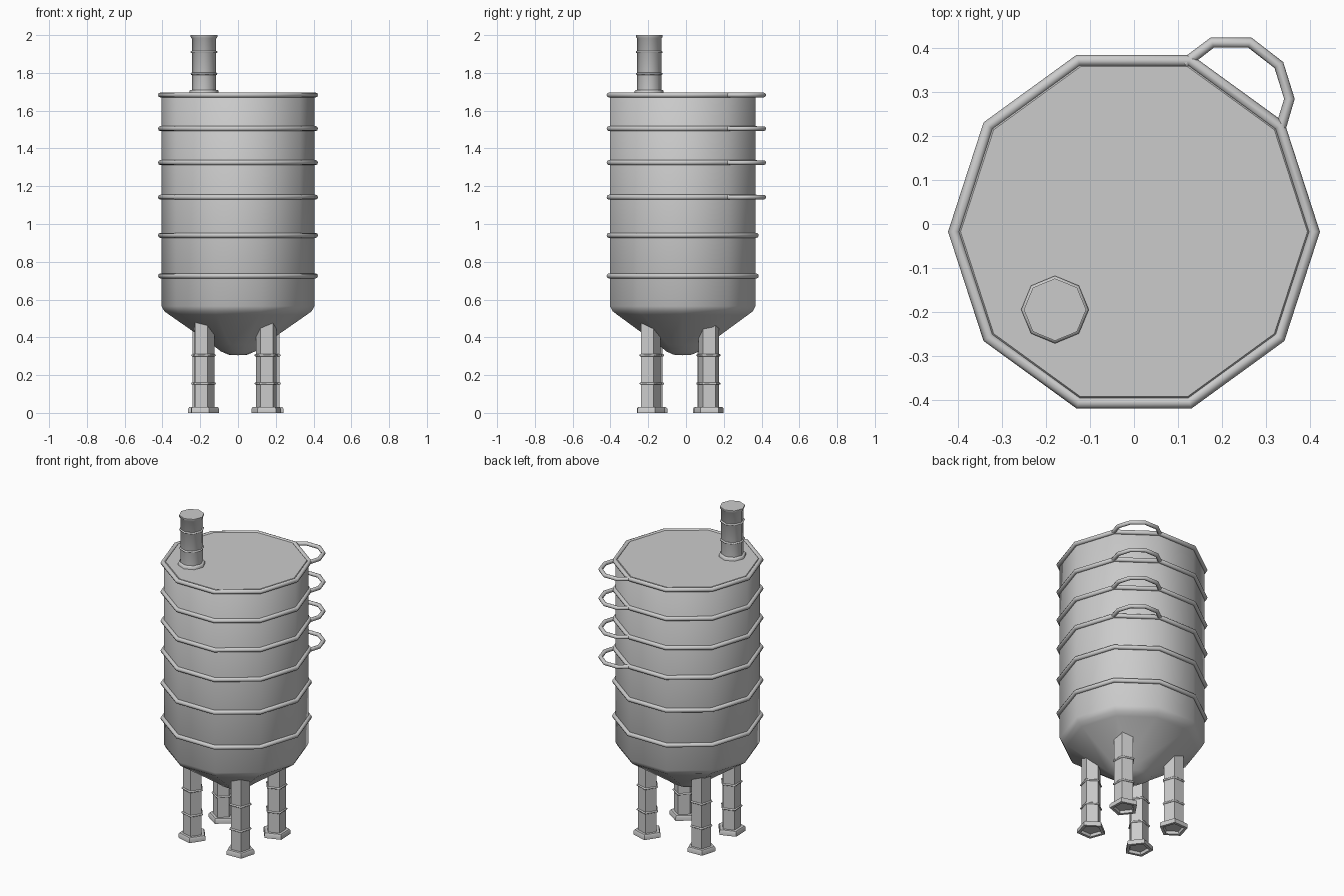
import bpy, bmesh, math

cube = bpy.data.objects.get("Cube")
if cube:
    bpy.data.objects.remove(cube, do_unlink=True)

grey = bpy.data.materials.new("plain_grey")
grey.use_nodes = True
COLOUR = (0.6, 0.6, 0.6, 1)
grey.diffuse_color = COLOUR
grey.node_tree.nodes["Principled BSDF"].inputs["Base Color"].default_value = COLOUR


def finish(obj, angle):
    obj.data.materials.append(grey)
    bpy.ops.object.select_all(action='DESELECT')
    obj.select_set(True)
    bpy.context.view_layer.objects.active = obj
    bpy.ops.object.shade_smooth_by_angle(angle=math.radians(angle))


def lathe(name, profile, sides, centre, turn=0, closed=False, angle=40):
    """Turn an (r, z) profile around a vertical axis with few sides."""
    bm = bmesh.new()
    rows = []
    for r, z in profile:
        count = 1 if r == 0 else sides
        rows.append([bm.verts.new((r * math.cos(turn + math.tau * i / sides),
                                   r * math.sin(turn + math.tau * i / sides), z))
                     for i in range(count)])
    pairs = list(zip(rows, rows[1:]))
    if closed:
        pairs.append((rows[-1], rows[0]))
    for low, high in pairs:
        for i in range(sides):
            j = (i + 1) % sides
            corners = [low[i % len(low)], low[j % len(low)],
                       high[j % len(high)], high[i % len(high)]]
            bm.faces.new(list(dict.fromkeys(corners)))
    bmesh.ops.recalc_face_normals(bm, faces=bm.faces)
    mesh = bpy.data.meshes.new(name)
    bm.to_mesh(mesh)
    bm.free()
    obj = bpy.data.objects.new(name, mesh)
    obj.location = (*centre, 0)
    bpy.context.collection.objects.link(obj)
    finish(obj, angle)
    return obj


def hoop(name, radius, z, tube, sides, centre, turn=0):
    """Faceted band around a vertical part."""
    steps = 8
    profile = [(radius + tube * math.cos(math.tau * k / steps),
                z + tube * math.sin(math.tau * k / steps)) for k in range(steps)]
    return lathe(name, profile, sides, centre, turn, closed=True, angle=50)


# Tank with cone bottom
TANK = (0, -0.0175)
lathe("tank_body", [(0, 0.305), (0.05, 0.308), (0.09, 0.325), (0.135, 0.36),
                    (0.365, 0.52), (0.39, 0.538), (0.405, 0.565),
                    (0.405, 1.68), (0.395, 1.692), (0, 1.692)], 10, TANK)

# Tank hoops
HOOPS = (1.683, 1.505, 1.325, 1.142, 0.94, 0.725)
for n, z in enumerate(HOOPS):
    hoop(f"tank_hoop_{n + 1}", 0.41, z, 0.0135, 10, TANK)

# Side loops on the four upper hoops
LOOP = [(0.115, 0.365), (0.178, 0.413), (0.264, 0.413),
        (0.33, 0.362), (0.354, 0.285), (0.333, 0.215)]
for n, z in enumerate(HOOPS[:4]):
    curve = bpy.data.curves.new(f"side_loop_{n + 1}", 'CURVE')
    curve.dimensions = '3D'
    curve.bevel_depth = 0.012
    curve.bevel_resolution = 2
    curve.use_fill_caps = True
    spline = curve.splines.new('POLY')
    spline.points.add(len(LOOP) - 1)
    for point, (x, y) in zip(spline.points, LOOP):
        point.co = (x, y, z, 1)
    obj = bpy.data.objects.new(curve.name, curve)
    bpy.context.collection.objects.link(obj)
    bpy.ops.object.select_all(action='DESELECT')
    obj.select_set(True)
    bpy.context.view_layer.objects.active = obj
    bpy.ops.object.convert(target='MESH')
    finish(bpy.context.view_layer.objects.active, 50)

# Top pipe with flange and bands
PIPE = (-0.18, -0.195)
lathe("pipe", [(0.064, 1.68), (0.064, 1.982), (0.071, 1.99), (0.071, 2.0), (0, 2.0)],
      8, PIPE, angle=50)
lathe("pipe_flange", [(0.077, 1.685), (0.077, 1.704), (0.071, 1.71), (0.06, 1.71)],
      8, PIPE, angle=50)
for n, z in enumerate((1.795, 1.91)):
    hoop(f"pipe_band_{n + 1}", 0.065, z, 0.006, 8, PIPE)

# Five-sided legs, each turned a quarter from the last
LEGS = [("front_right", -0.182, -0.178), ("front_left", 0.15, -0.192),
        ("back_left", 0.173, 0.122), ("back_right", -0.187, 0.119)]
for n, (side, x, y) in enumerate(LEGS):
    turn = math.radians(-70 + 90 * n)
    lathe(f"{side}_leg", [(0.057, 0.012), (0.057, 0.5), (0, 0.5)], 5, (x, y), turn)
    lathe(f"{side}_foot", [(0, 0.016), (0.058, 0.016), (0.062, 0), (0.082, 0),
                           (0.082, 0.022), (0.076, 0.03), (0.05, 0.03)], 5, (x, y), turn)
    for m, z in enumerate((0.155, 0.305)):
        hoop(f"{side}_leg_band_{m + 1}", 0.059, z, 0.006, 5, (x, y), turn)
